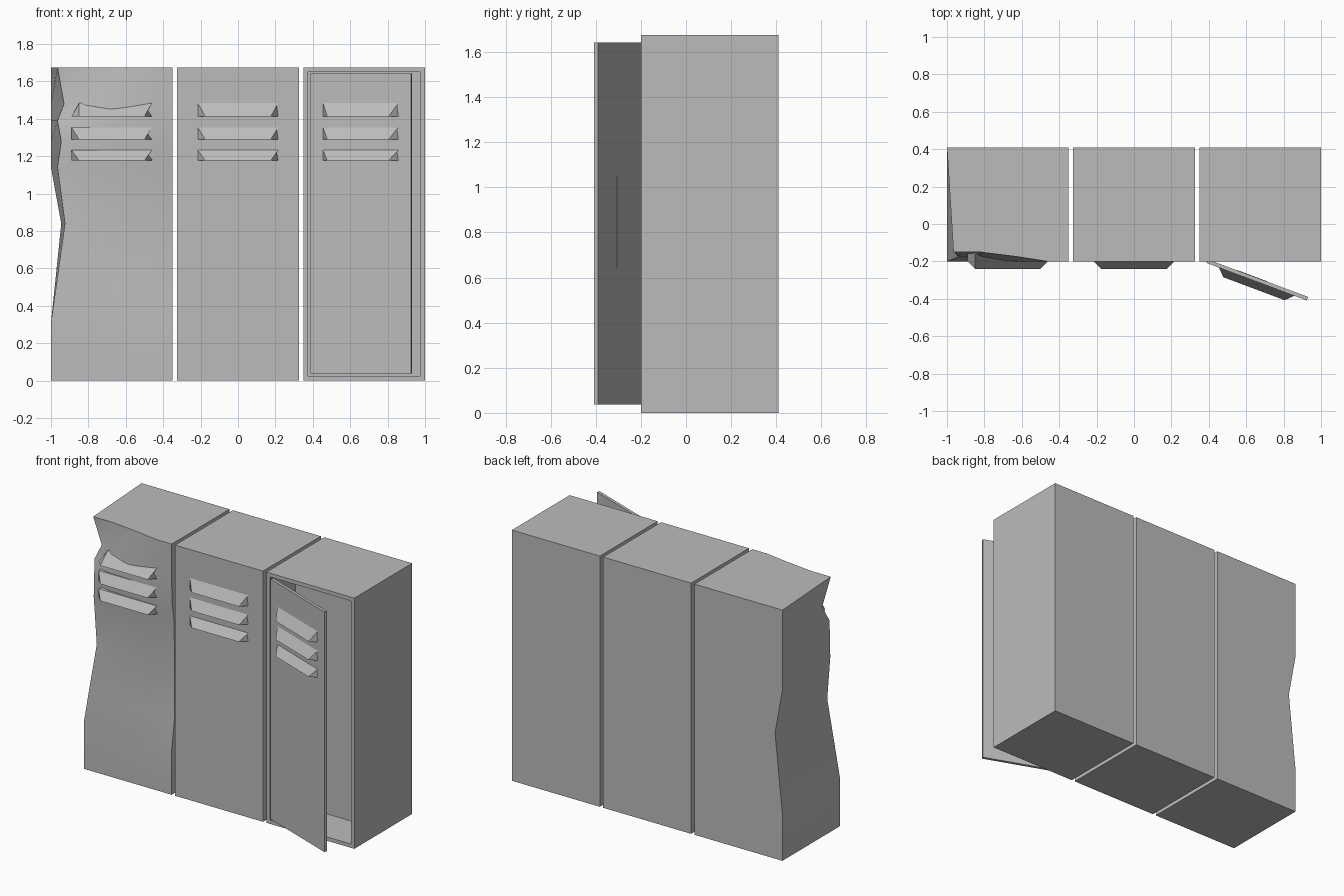
import bpy
import bmesh
from math import radians
from mathutils import Matrix

WIDTH, HEIGHT = 0.65, 1.675
FRONT, BACK = -0.2, 0.41

cube = bpy.data.objects.get("Cube")
if cube:
    bpy.data.objects.remove(cube, do_unlink=True)

grey = bpy.data.materials.new("grey_metal")
grey.use_nodes = True
grey.diffuse_color = (0.5, 0.5, 0.5, 1)
grey.node_tree.nodes["Principled BSDF"].inputs["Base Color"].default_value = (0.5, 0.5, 0.5, 1)


def finish(name, bm, matrix=None):
    bmesh.ops.recalc_face_normals(bm, faces=bm.faces[:])
    if matrix:
        bm.transform(matrix)
    mesh = bpy.data.meshes.new(name)
    bm.to_mesh(mesh)
    bm.free()
    mesh.materials.append(grey)
    obj = bpy.data.objects.new(name, mesh)
    bpy.context.collection.objects.link(obj)
    return obj


def box(lo, hi):
    bm = bmesh.new()
    bmesh.ops.create_cube(bm, size=1)
    for v in bm.verts:
        v.co = [lo[i] if v.co[i] < 0 else hi[i] for i in range(3)]
    return bm


def louvre(name, bottom, top, matrix, depth=0.01, crushed=False):
    """Wedge vent on the plane y = 0, with tapered ends."""
    bm = bmesh.new()
    w, tip = 0.215, 0.175
    ends = []
    for s in (-1, 1):
        pts = [(s * w, depth, bottom), (s * w, depth, top), (s * w, 0, top),
               (s * tip, -0.04, bottom), (s * w, 0, bottom)]
        if crushed and s < 0:
            pts[1], pts[2] = (-tip, depth, top), (-tip, 0.04, top)
        ends.append([bm.verts.new(p) for p in pts])
    a, b = ends
    for i in range(5):
        j = (i + 1) % 5
        bm.faces.new((a[i], a[j], b[j], b[i]))
    bm.faces.new(a)
    bm.faces.new(b)
    finish(name, bm, matrix)


def vents(prefix, matrix, depth=0.01, crushed=False):
    rows = [("upper", 1.413, 1.484), ("middle", 1.29, 1.354), ("lower", 1.177, 1.232)]
    for row, lo, hi in rows:
        louvre(f"{prefix}_{row}_vent", lo, hi, matrix, depth, crushed and row == "upper")


# Intact closed locker in the middle
finish("middle_locker", box((-WIDTH / 2, FRONT, 0), (WIDTH / 2, BACK, HEIGHT)))
vents("middle_locker", Matrix.Translation((0, FRONT, 0)))

# Open locker body with a recessed compartment
bm = box((0.35, FRONT, 0), (1, BACK, HEIGHT))
bm.normal_update()
opening = min(bm.faces, key=lambda f: f.calc_center_median().y)
bmesh.ops.inset_region(bm, faces=[opening], thickness=0.036)
inner = bmesh.ops.extrude_face_region(bm, geom=[opening])["geom"]
bmesh.ops.translate(bm, vec=(0, 0.27, 0), verts=[g for g in inner if isinstance(g, bmesh.types.BMVert)])
if opening.is_valid:
    bm.faces.remove(opening)
finish("open_locker_body", bm)

# Door swung ajar on its hinge, with vents and an inner plate
swing = Matrix.Translation((0.387, -0.208, 0)) @ Matrix.Rotation(radians(-20.5), 4, "Z")
finish("open_door", box((0, 0, 0.038), (0.573, 0.02, 1.642)), swing)
finish("door_inner_plate", box((0.17, 0.019, 0.64), (0.34, 0.022, 1.05)), swing)
vents("open_door", swing @ Matrix.Translation((0.287, 0, 0)))

# Dented locker: each row is height, back edge x, front edge x,
# then inward dent depth at the columns from the outer to the inner edge
columns = (-0.82, -0.62, -0.46, -0.35)
dents = [
    (0.00, -1.00, -1.00, 0, 0, 0, 0, 0),
    (0.31, -1.00, -1.00, 0, 0, 0, 0, 0),
    (0.50, -0.98, -0.973, 0.01, 0.01, 0.015, 0.015, 0.03),
    (0.84, -0.945, -0.925, 0.03, 0.03, 0.035, 0.03, 0.03),
    (1.14, -1.00, -0.965, 0.055, 0.02, 0.015, 0.01, 0.025),
    (1.28, -1.00, -0.945, 0.03, 0.01, 0, 0, 0.005),
    (1.39, -1.00, -0.965, 0.065, 0.01, 0, 0, 0),
    (1.48, -1.00, -0.93, 0.09, 0.03, 0, 0, 0),
    (HEIGHT, -1.00, -0.965, 0.05, 0.05, 0.025, 0, 0),
]
bm = bmesh.new()
loops = []
for z, back_x, edge_x, *depths in dents:
    pts = [(back_x, BACK, z)]
    pts += [(x, FRONT + d, z) for x, d in zip((edge_x,) + columns, depths)]
    pts.append((-0.35, BACK, z))
    loops.append([bm.verts.new(p) for p in pts])
for low, high in zip(loops, loops[1:]):
    for i in range(len(low)):
        j = (i + 1) % len(low)
        bm.faces.new((low[i], low[j], high[j], high[i]))
bm.faces.new(loops[0])
bm.faces.new(loops[-1])
dented = finish("dented_locker", bm)
bpy.ops.object.select_all(action="DESELECT")
dented.select_set(True)
bpy.context.view_layer.objects.active = dented
bpy.ops.object.shade_smooth_by_angle(angle=radians(35))
vents("dented_locker", Matrix.Translation((-0.675, FRONT, 0)), 0.05, True)
